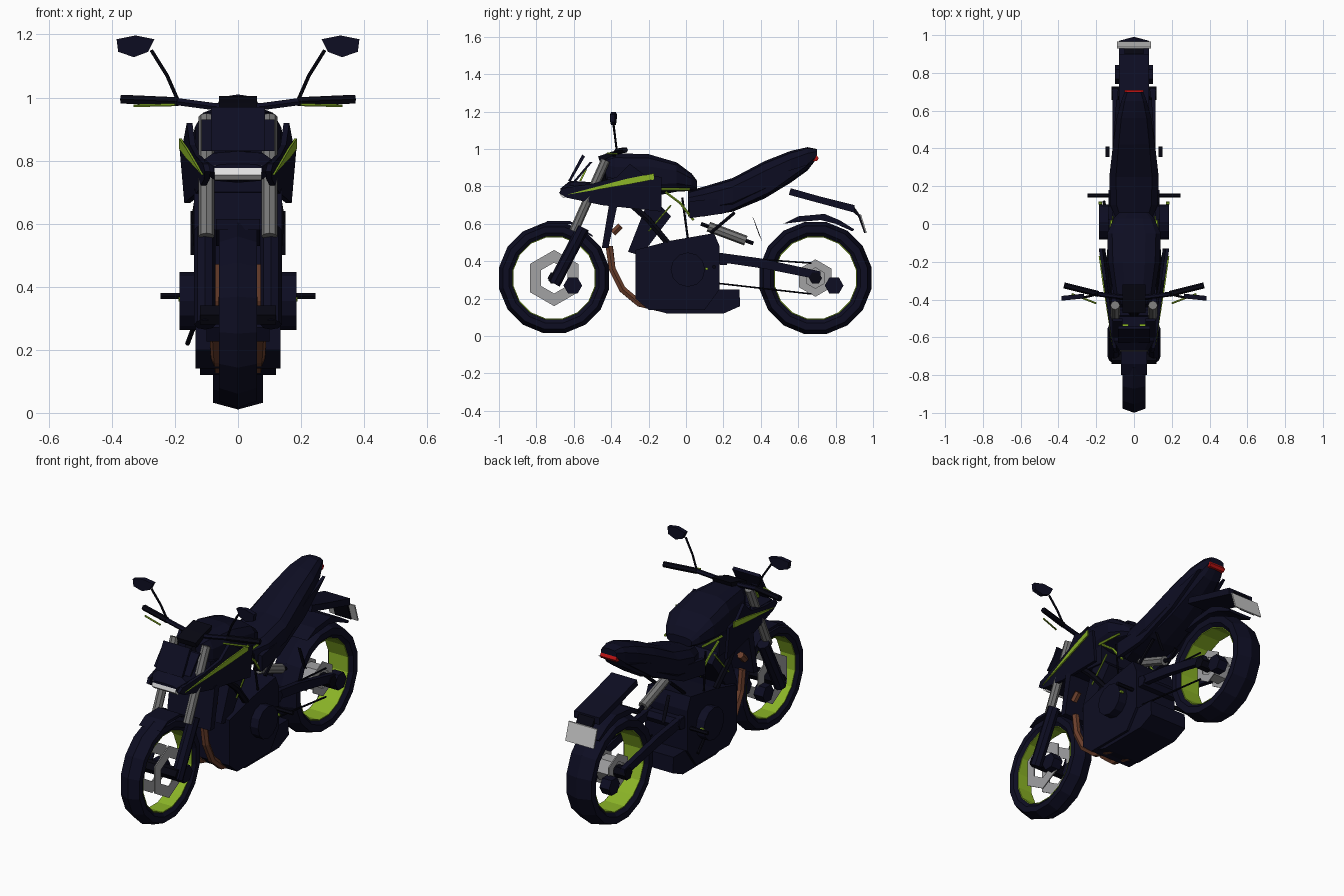
import bpy
import bmesh
from math import cos, sin, pi
from mathutils import Vector, Matrix

default_cube = bpy.data.objects.get("Cube")
if default_cube:
    bpy.data.objects.remove(default_cube, do_unlink=True)


def material(name, *colour):
    mat = bpy.data.materials.new(name)
    mat.use_nodes = True
    rgba = (*colour, 1)
    mat.diffuse_color = rgba
    mat.node_tree.nodes["Principled BSDF"].inputs["Base Color"].default_value = rgba
    return mat


NAVY = material("dark navy", .004, .004, .016)
BLACK = material("black", .002, .002, .006)
GREEN = material("lime green", .26, .46, .02)
STEEL = material("steel grey", .18, .18, .18)
DISC = material("light grey", .36, .36, .37)
PLATE = material("plate grey", .55, .55, .55)
WHITE = material("lamp white", .85, .85, .85)
RED = material("tail red", .5, .006, .006)
BROWN = material("exhaust brown", .15, .05, .025)


def finish(name, bm, mat):
    bmesh.ops.recalc_face_normals(bm, faces=bm.faces)
    mesh = bpy.data.meshes.new(name)
    bm.to_mesh(mesh)
    bm.free()
    mesh.materials.append(mat)
    obj = bpy.data.objects.new(name, mesh)
    bpy.context.collection.objects.link(obj)
    return obj


def bridge(bm, rings, closed=False):
    """Skin a list of equal rings of points, capping the ends unless closed."""
    loops = [[bm.verts.new(p) for p in ring] for ring in rings]
    count = len(loops[0])
    pairs = list(zip(loops, loops[1:]))
    if closed:
        pairs.append((loops[-1], loops[0]))
    else:
        bm.faces.new(loops[0])
        bm.faces.new(loops[-1])
    for a, b in pairs:
        for i in range(count):
            j = (i + 1) % count
            bm.faces.new((a[i], a[j], b[j], b[i]))


def loft(name, mat, sections, sides=10, power=.65):
    """Rounded body along y from (y, half width, bottom, top) sections."""
    def soft(v):
        return abs(v) ** power * (1 if v > 0 else -1)
    rings = []
    for y, w, low, high in sections:
        angles = [2 * pi * (i + .5) / sides for i in range(sides)]
        rings.append([(w * soft(cos(a)), y, (low + high) / 2 + (high - low) / 2 * soft(sin(a)))
                      for a in angles])
    bm = bmesh.new()
    bridge(bm, rings)
    return finish(name, bm, mat)


def prism(name, mat, outline, inner, outer):
    """Side outline of (y, z) points extruded along x; limits may be functions."""
    def at(limit, y, z):
        return limit(y, z) if callable(limit) else limit
    bm = bmesh.new()
    bridge(bm, [[(at(lim, y, z), y, z) for y, z in outline] for lim in (inner, outer)])
    return finish(name, bm, mat)


def tube(name, mat, points, radius, sides=6):
    points = [Vector(p) for p in points]
    rings = []
    for i, p in enumerate(points):
        d = points[min(i + 1, len(points) - 1)] - points[max(i - 1, 0)]
        turn = d.to_track_quat('Z', 'Y')
        rings.append([p + turn @ Vector((radius * cos(2 * pi * k / sides),
                                         radius * sin(2 * pi * k / sides), 0))
                      for k in range(sides)])
    bm = bmesh.new()
    bridge(bm, rings)
    return finish(name, bm, mat)


def ring(name, mat, y, z, profile, sides):
    """Revolve (x, radius) profile points around a wheel axle."""
    bm = bmesh.new()
    steps = [2 * pi * (i + .5) / sides for i in range(sides)]
    bridge(bm, [[(x, y + r * cos(a), z + r * sin(a)) for x, r in profile] for a in steps], True)
    return finish(name, bm, mat)


def both(build, name, mat, *args, **options):
    """Make a left part and its mirrored right twin."""
    left = build("left_" + name, mat, *args, **options)
    right = left.copy()
    right.data = left.data.copy()
    right.name = "right_" + name
    right.data.transform(Matrix.Scale(-1, 4, (1, 0, 0)))
    right.data.flip_normals()
    bpy.context.collection.objects.link(right)


# Wheels: tyre, green rim line, brake disc, hub and caliper
AXLE = .31
for end, y, radius, w, disc in (("front", -.705, .3, .06, .15), ("rear", .692, .305, .08, .1)):
    ring(end + "_tyre", NAVY, y, AXLE,
         [(-w * .75, .225), (-w, .245), (-w, radius - .022), (0, radius),
          (w, radius - .022), (w, .245), (w * .75, .225)], 16)
    ring(end + "_rim_line", GREEN, y, AXLE,
         [(-w * .77, .221), (-w * .77, .226), (w * .77, .226), (w * .77, .221)], 16)
    both(ring, end + "_brake_disc", DISC, y, AXLE,
         [(.05, disc * .55), (.05, disc), (.056, disc), (.056, disc * .55)], 6)
    tube(end + "_axle", BLACK, [(-.12, y, AXLE), (.12, y, AXLE)], .035)
    both(tube, end + "_caliper", NAVY, [(.04, y + .1, .27), (.1, y + .1, .27)], .05)
tube("rear_hub", DISC, [(-.045, .692, AXLE), (.045, .692, AXLE)], .07)

# Front fork
both(tube, "fork_tube", STEEL, [(.1, -.43, .94), (.1, -.6, .56)], .025, 8)
both(tube, "fork_leg", NAVY, [(.105, -.55, .58), (.105, -.705, .28)], .034, 8)
tube("fork_yoke", NAVY, [(-.12, -.47, .8), (.12, -.47, .8)], .03)
tube("steering_neck", BLACK, [(0, -.47, .78), (0, -.39, .96)], .04)
prism("front_fender", NAVY, [(-.8, .58), (-.74, .615), (-.62, .615), (-.5, .54),
                             (-.5, .53), (-.62, .6), (-.74, .6)], -.07, .07)

# Tank and its flared side shrouds
loft("fuel_tank", NAVY, [(-.43, .08, .84, .95), (-.38, .11, .72, .98), (-.2, .14, .74, .975),
                         (-.05, .145, .77, .93), (.03, .11, .775, .87), (.06, .08, .78, .83)], 12)
prism("tank_base", NAVY, [(-.42, .7), (-.13, .67), (-.13, .8), (-.42, .85)], -.12, .12)


def flare(y, z):
    return .115 + .14 * (y + .64) - .12 * max(0, .8 - z)


both(prism, "tank_shroud", NAVY,
     [(-.68, .765), (-.64, .74), (-.45, .7), (-.13, .665), (-.13, .85), (-.22, .86),
      (-.3, .92), (-.37, .85), (-.5, .815), (-.66, .79)],
     lambda y, z: flare(y, z) - .018, flare)
both(prism, "shroud_stripe", GREEN, [(-.64, .755), (-.3, .812), (-.17, .837), (-.17, .87), (-.32, .84)],
     lambda y, z: flare(y, z) - .002, lambda y, z: flare(y, z) + .006)

# Headlight, screen and dash
loft("headlight_shell", NAVY, [(-.67, .08, .755, .79), (-.62, .11, .735, .83), (-.46, .1, .73, .82)])
prism("headlight_lens", WHITE, [(-.675, .755), (-.655, .738), (-.648, .738), (-.66, .785), (-.668, .785)],
      -.075, .075)
prism("screen", NAVY, [(-.63, .83), (-.615, .83), (-.54, .96), (-.555, .97)], -.085, .085)
both(prism, "screen_wing", NAVY, [(-.6, .83), (-.585, .83), (-.5, .93), (-.515, .93)], .06, .115)
both(prism, "screen_trim", GREEN, [(-.57, .83), (-.56, .83), (-.53, .89), (-.54, .89)], .03, .07)
prism("gauge", BLACK, [(-.47, .96), (-.4, .985), (-.32, 1.005), (-.33, .98), (-.4, .96), (-.46, .93)],
      -.06, .06)

# Handlebar, levers and mirrors
both(tube, "handlebar", NAVY, [(0, -.39, .965), (.08, -.385, .972), (.2, -.37, .988)], .013)
both(tube, "grip", BLACK, [(.19, -.37, .987), (.37, -.325, .995)], .016)
both(tube, "lever", GREEN, [(.2, -.42, .977), (.33, -.37, .974)], .005)
both(tube, "mirror_stem", BLACK, [(.19, -.37, .99), (.225, -.38, 1.07), (.275, -.39, 1.15)], .006)


def mirror(name, mat):
    shape = [(.265, 1.185), (.285, 1.145), (.33, 1.128), (.38, 1.145), (.385, 1.185), (.325, 1.197)]
    bm = bmesh.new()
    bridge(bm, [[(x, y + (.325 - x) * .1, z) for x, z in shape] for y in (-.4, -.375)])
    return finish(name, bm, mat)


both(mirror, "mirror", NAVY)

# Engine, radiator and exhaust
prism("engine_block", NAVY, [(-.27, .2), (-.2, .14), (.1, .14), (.18, .25), (.18, .48), (.15, .55),
                             (-.08, .51), (-.27, .46)], -.135, .135)
prism("cylinder_head", NAVY, [(-.31, .45), (-.24, .43), (-.08, .64), (-.14, .7), (-.22, .68)], -.11, .11)
both(tube, "engine_cover", NAVY, [(.12, .01, .355), (.165, .01, .355), (.185, .01, .355)], .092, 12)
both(tube, "cover_bolt", GREEN, [(.17, .11, .36), (.188, .11, .36)], .008)
prism("belly_muffler", NAVY, [(-.2, .15), (-.1, .12), (.2, .12), (.29, .16), (.285, .25), (0, .25)], -.12, .12)
prism("radiator", NAVY, [(-.45, .47), (-.415, .47), (-.365, .71), (-.41, .71)], -.14, .14)
both(tube, "radiator_clip", BROWN, [(.1, -.39, .55), (.1, -.35, .59)], .02)
both(tube, "exhaust_header", BROWN, [(.07, -.41, .48), (.072, -.395, .36), (.07, -.34, .25),
                                     (.065, -.25, .175), (.06, -.1, .14)], .021)

# Frame
both(tube, "front_frame_tube", BLACK, [(.1, -.4, .8), (.13, -.2, .62), (.12, -.1, .5)], .018)
both(tube, "rear_frame_tube", BLACK, [(.11, -.02, .74), (.12, .01, .52)], .006)
both(tube, "green_frame_rail", GREEN, [(.13, -.14, .785), (.12, .02, .785)], .007)
both(tube, "green_frame_brace", GREEN, [(.13, -.11, .77), (.125, -.03, .71), (.115, .04, .62)], .007)
both(tube, "green_cylinder_brace", GREEN, [(.125, -.08, .7), (.13, -.2, .56)], .005)
both(tube, "subframe_brace", BLACK, [(.08, .13, .55), (.08, .26, .66)], .01)

# Seat and tail
loft("seat_and_tail", NAVY, [(.01, .09, .64, .775), (.1, .13, .64, .8), (.25, .135, .665, .845),
                             (.42, .115, .735, .935), (.56, .095, .82, .99), (.65, .07, .885, 1.01),
                             (.7, .05, .95, 1.0)])
both(prism, "tail_panel", NAVY, [(.02, .63), (.2, .655), (.45, .77), (.66, .92), (.5, .87), (.2, .74), (.02, .72)],
     lambda y, z: .115 - .06 * y, lambda y, z: .14 - .07 * y)
prism("tail_light", RED, [(.68, .935), (.7, .935), (.71, .95), (.7, .965), (.68, .965)], -.05, .05)
prism("plate_holder", NAVY, [(.55, .755), (.56, .79), (.72, .745), (.9, .7), (.9, .66)], -.08, .08)
prism("number_plate", PLATE, [(.928, .65), (.936, .65), (.967, .55), (.959, .55)], -.09, .09)
prism("plate_bracket", BLACK, [(.86, .69), (.9, .69), (.928, .65), (.959, .55), (.953, .55), (.92, .64)], -.05, .05)
prism("rear_hugger", NAVY, [(.52, .6), (.6, .64), (.74, .653), (.82, .62), (.9, .57), (.89, .56),
                            (.8, .6), (.72, .62), (.6, .61)], -.075, .075)

# Swingarm, shock and chain
both(prism, "swingarm", NAVY, [(.15, .4), (.18, .445), (.4, .415), (.72, .345), (.72, .3), (.42, .36)], .085, .115)
tube("swingarm_pivot", NAVY, [(-.12, .2, .41), (.12, .2, .41)], .035)
tube("shock", STEEL, [(.05, .12, .585), (.05, .32, .51)], .027, 8)
tube("shock_rod", BLACK, [(.05, .08, .6), (.05, .36, .495)], .012)
for label, a, b in (("upper", .43, .39), ("lower", .29, .225)):
    tube(label + "_chain", BLACK, [(.09, .1, a), (.09, .67, b)], .005)

# Foot pegs, hangers and side stand
both(tube, "foot_peg", BLACK, [(.11, .15, .37), (.245, .15, .37)], .011)
both(prism, "passenger_peg_hanger", BLACK, [(.355, .64), (.365, .62), (.41, .5), (.39, .54)], .13, .15)
tube("side_stand", BLACK, [(-.13, -.02, .3), (-.16, .12, .22)], .008)
